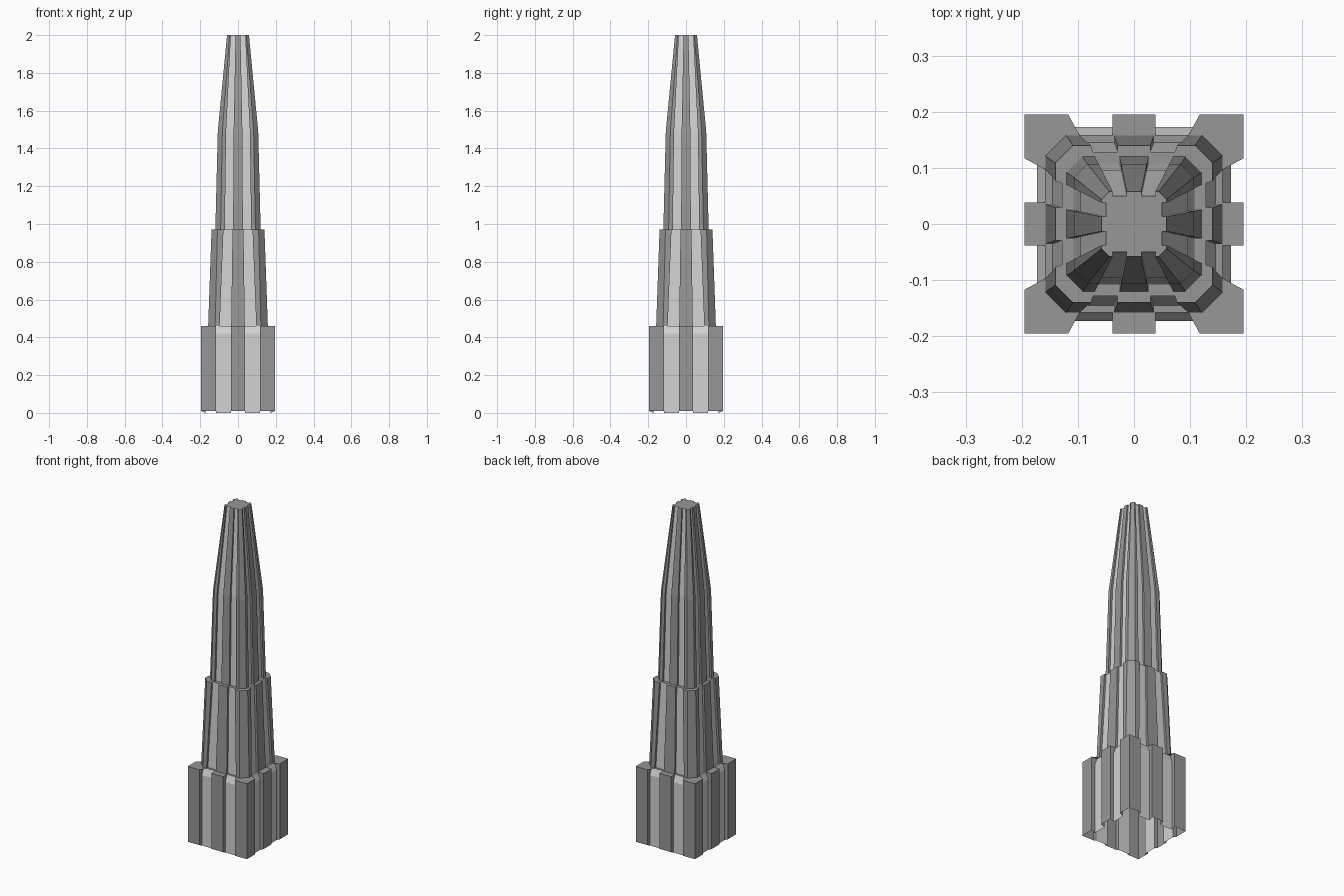
import bpy
import bmesh

cube = bpy.data.objects.get("Cube")
if cube:
    bpy.data.objects.remove(cube, do_unlink=True)


def make_material(name, value):
    mat = bpy.data.materials.new(name)
    mat.use_nodes = True
    color = (value, value, value, 1)
    mat.diffuse_color = color
    mat.node_tree.nodes["Principled BSDF"].inputs["Base Color"].default_value = color
    return mat


rib_grey = make_material("rib dark grey", 0.31)
panel_grey = make_material("panel light grey", 0.65)


# Plan outline: four turned sides, each with a centre rib, two recesses and two corner ribs
def outline(bm, height, half, centre, corner, chamfer, depth):
    inner = half - depth
    right = [(centre, half), (centre, inner), (corner, inner), (corner, half), (half - chamfer, half)]
    side = [(-x, -y) for x, y in reversed(right)] + [(x, -y) for x, y in right]
    loop = []
    for turn in range(4):
        for x, y in side:
            lift = 0.01 if height == 0 and y == -half else 0  # ribs stop just above the ground
            px, py = x, y
            for _ in range(turn):
                px, py = -py, px
            loop.append(bm.verts.new((px, py, height + lift)))
    return loop


# Tier: loft through its outlines, then close with a ledge or a flat roof
def build_tier(name, levels, next_level=None):
    bm = bmesh.new()
    rows = levels + ([next_level] if next_level else [])
    loops = [outline(bm, *row) for row in rows]
    for row, (low, high) in enumerate(zip(loops, loops[1:])):
        is_ledge = rows[row][0] == rows[row + 1][0]
        count = len(low)
        for i in range(count):
            j = (i + 1) % count
            face = bm.faces.new((low[i], low[j], high[j], high[i]))
            is_panel = i % 10 in (2, 6)
            face.material_index = 1 if is_panel and not is_ledge else 0
    if not next_level:
        bm.faces.new(loops[-1])
    bmesh.ops.remove_doubles(bm, verts=bm.verts[:], dist=0.0001)
    mesh = bpy.data.meshes.new(name)
    bm.to_mesh(mesh)
    bm.free()
    mesh.materials.append(rib_grey)
    mesh.materials.append(panel_grey)
    tier = bpy.data.objects.new(name, mesh)
    bpy.context.collection.objects.link(tier)


# Level columns: height, half width, centre rib, corner rib start, chamfer, recess depth
base = [
    (0, 0.195, 0.038, 0.117, 0, 0.022),
    (0.42, 0.195, 0.038, 0.117, 0, 0.022),
    (0.46, 0.195, 0.038, 0.117, 0, 0.037),
]
middle = [
    (0.46, 0.158, 0.036, 0.097, 0.037, 0.013),
    (0.97, 0.14, 0.029, 0.077, 0.031, 0.012),
]
spire = [
    (0.97, 0.12, 0.026, 0.07, 0.028, 0.012),
    (1.49, 0.107, 0.023, 0.063, 0.024, 0.011),
    (2, 0.058, 0.013, 0.038, 0.014, 0.008),
]
build_tier("base_tier", base, middle[0])
build_tier("middle_tier", middle, spire[0])
build_tier("spire_tier", spire)
